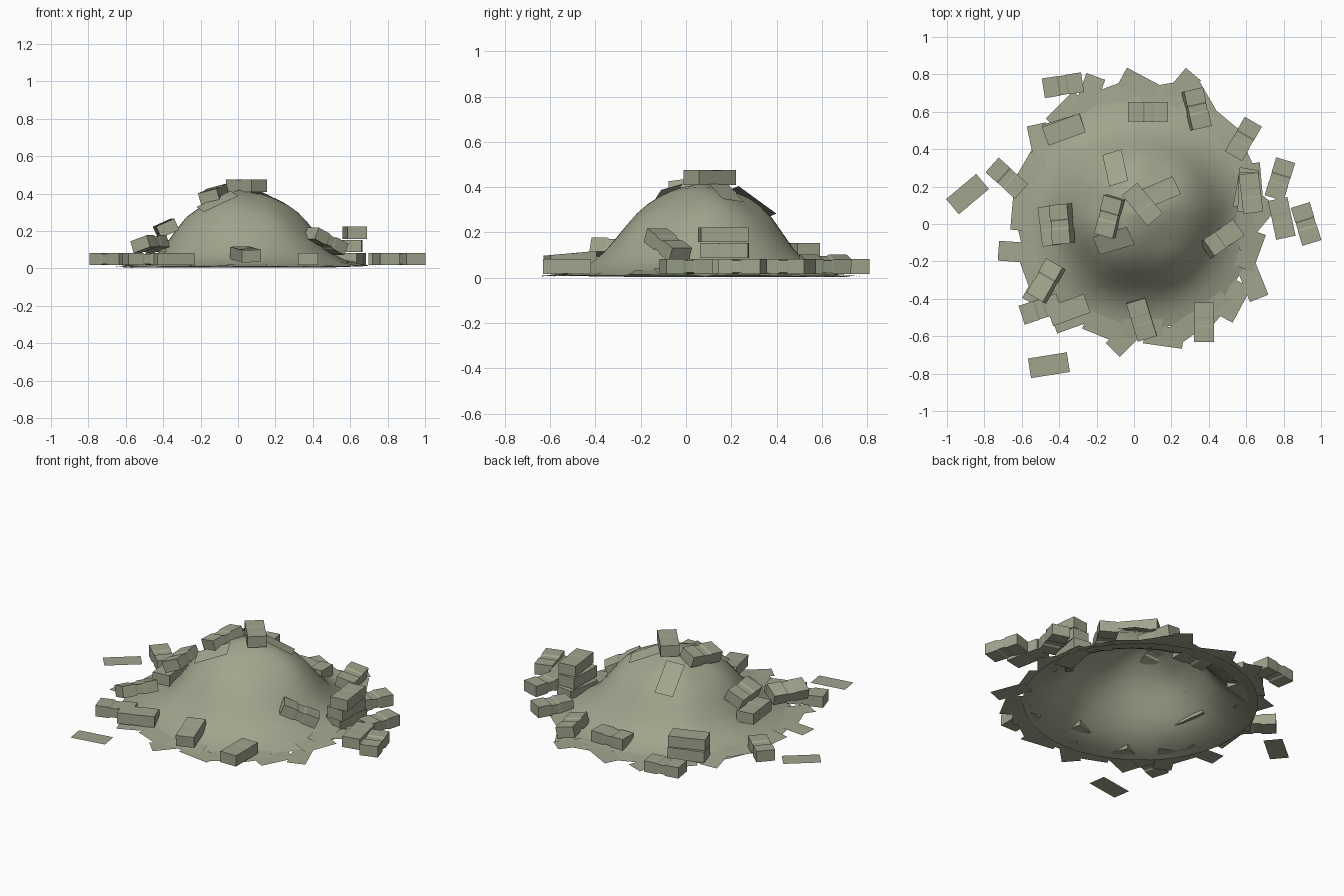
import bpy, bmesh, math
from mathutils import Matrix, Vector, noise

if "Cube" in bpy.data.objects:
    bpy.data.objects.remove(bpy.data.objects["Cube"])

green = bpy.data.materials.new("banknote green")
green.diffuse_color = (0.355, 0.378, 0.268, 1)
green.use_nodes = True
green.node_tree.nodes["Principled BSDF"].inputs["Base Color"].default_value = green.diffuse_color

PX, PY = 0.02, 0.08                      # centre of the heap
PROFILE = [(0, .425), (.08, .405), (.15, .372), (.23, .33), (.30, .275), (.36, .195),
           (.41, .125), (.46, .075), (.52, .04), (.58, .018), (.64, .004), (2, .004)]


def height(x, y):
    dx, dy = x - PX, y - PY
    r = math.hypot(dx, dy)
    a = math.atan2(dy, dx)
    lobe = max(0, math.cos(a + math.radians(48))) ** 4      # fuller front right flank
    r /= 1 + .03 * math.sin(3 * a + 1) + .03 * math.sin(2 * a + .6) + .13 * lobe
    for (r0, h0), (r1, h1) in zip(PROFILE, PROFILE[1:]):
        if r <= r1:
            return h0 + (h1 - h0) * (r - r0) / (r1 - r0)
    return 0


def normal(x, y, e=.05):
    return Vector(((height(x - e, y) - height(x + e, y)) / (2 * e),
                   (height(x, y - e) - height(x, y + e)) / (2 * e), 1)).normalized()


def add_object(name, bm, matrix=None):
    bmesh.ops.recalc_face_normals(bm, faces=bm.faces)
    me = bpy.data.meshes.new(name)
    bm.to_mesh(me)
    bm.free()
    me.materials.append(green)
    ob = bpy.data.objects.new(name, me)
    bpy.context.collection.objects.link(ob)
    if matrix:
        ob.matrix_world = matrix
    return ob


def pose(x, y, z, ang, lean, pitch=0, roll=0):
    n = Vector((0, 0, 1)).lerp(normal(x, y), lean).normalized()
    tilt = Vector((0, 0, 1)).rotation_difference(n).to_matrix().to_4x4()
    return (Matrix.Translation((x, y, z)) @ tilt @ Matrix.Rotation(math.radians(ang), 4, 'Z')
            @ Matrix.Rotation(math.radians(pitch), 4, 'Y') @ Matrix.Rotation(math.radians(roll), 4, 'X'))


def bundle(x, y, z, ang, lean=0, band=True, pitch=0, roll=0):
    """Bundle of notes, pinched in the middle where the strap sits."""
    bm = bmesh.new()
    p = .006 if band else .001
    rings = []
    for u, d in ((-.106, 0), (-.027, 0), (-.018, p), (.018, p), (.027, 0), (.106, 0)):
        w, h = .053 - d * .3, .033 - d
        rings.append([bm.verts.new((u, s * w, t * h))
                      for s, t in ((-1, -1), (1, -1), (1, 1), (-1, 1))])
    for a, b in zip(rings, rings[1:]):
        for i in range(4):
            j = (i + 1) % 4
            bm.faces.new((a[i], a[j], b[j], b[i]))
    bm.faces.new(rings[0])
    bm.faces.new(rings[-1])
    add_object("note_bundle", bm, pose(x, y, z, ang, lean, pitch, roll))


def note(x, y, ang, lift=.008, lean=1.0):
    """Single loose banknote resting on the heap or the floor."""
    bm = bmesh.new()
    bm.faces.new([bm.verts.new((u * .105, v * .053, 0))
                  for u, v in ((-1, -1), (1, -1), (1, 1), (-1, 1))])
    add_object("loose_note", bm, pose(x, y, height(x, y) + lift, ang, lean))


# Hollow heap, open underneath
bm = bmesh.new()
SEG = 40
RADII = [.05, .1, .15, .2, .25, .3, .35, .4, .45, .5, .55, .6, .65]
top = bm.verts.new((PX, PY, height(PX, PY)))
prev = None
for r in RADII:
    ring = []
    for i in range(SEG):
        a = 2 * math.pi * i / SEG
        x, y = PX + r * math.cos(a), PY + r * math.sin(a)
        bump = .02 * noise.noise(Vector((x * 5, y * 5, 2))) * min(1, (.65 - r) * 4)
        ring.append(bm.verts.new((x, y, max(.001, height(x, y) + bump))))
    for i in range(SEG):
        j = (i + 1) % SEG
        if prev:
            bm.faces.new((prev[i], ring[i], ring[j], prev[j]))
        else:
            bm.faces.new((top, ring[i], ring[j]))
    prev = ring
heap = add_object("money_heap", bm)
for f in heap.data.polygons:
    f.use_smooth = True

# Bundles on the floor round the heap
for x, y, a in ((-.38, .742, 9), (.075, .60, 0), (.585, .455, 60), (.78, .24, 73),
                (.92, 0, 107), (-.5, -.455, 18), (-.68, .245, -42)):
    bundle(x, y, .05, a)
for x, y, a in ((.79, .03, 102), (.375, -.525, 90), (-.35, -.46, 20)):
    bundle(x, y, .05, a, 0, False)

# Stacked bundles
for x, y, z, a in ((-.375, .51, .05, 17), (-.375, .505, .12, 20), (.60, .19, .05, 80),
                   (.61, .17, .12, 88), (.625, .165, .19, 97), (-.45, -.01, .12, 97)):
    bundle(x, y, z, a, 0, False)

# Bundles leaning on the slopes
bundle(.335, .615, .06, 103, 0, roll=12)
bundle(.47, -.08, .145, 35, 0, pitch=24)
bundle(.04, -.51, .075, 107, .3, False)
bundle(-.47, -.305, .13, 60, 0, roll=-18)
bundle(-.385, 0, .215, 95, 0, roll=-24)
bundle(-.13, .04, .395, 75, .6)
bundle(.045, .105, .442, -50, 0, False)

# Loose notes lying flat on the floor
note(-.89, .16, 40, .002, 0)
note(-.455, -.755, 9, .002, 0)

# Loose notes on the slopes
note(-.1, .3, 105, .025)
note(-.11, -.09, 20, .016)
note(.14, .17, 25, .01)

# Skirt of loose notes round the rim
for x, y, a in ((.03, .74, -28), (.25, .72, 50), (.36, .64, -60), (.14, .69, 10), (-.1, .69, 20),
                (-.24, .69, 70), (-.36, .60, 45), (-.5, .43, 102), (-.56, .27, 60), (-.6, .07, 85),
                (-.62, -.15, -4), (-.53, -.27, 110), (-.5, -.33, 60), (-.33, -.50, 20), (-.16, -.55, -22),
                (-.04, -.60, 45), (.05, -.56, 0), (.16, -.60, -8), (.3, -.54, 35), (.42, -.46, 50),
                (.53, -.41, 62), (.63, -.3, 112), (.62, -.14, 70), (.66, .04, 50), (.63, .22, 95),
                (.55, .38, 115), (.45, .53, 140), (.60, -.03, 100)):
    note(x, y, a, .008, .7)
